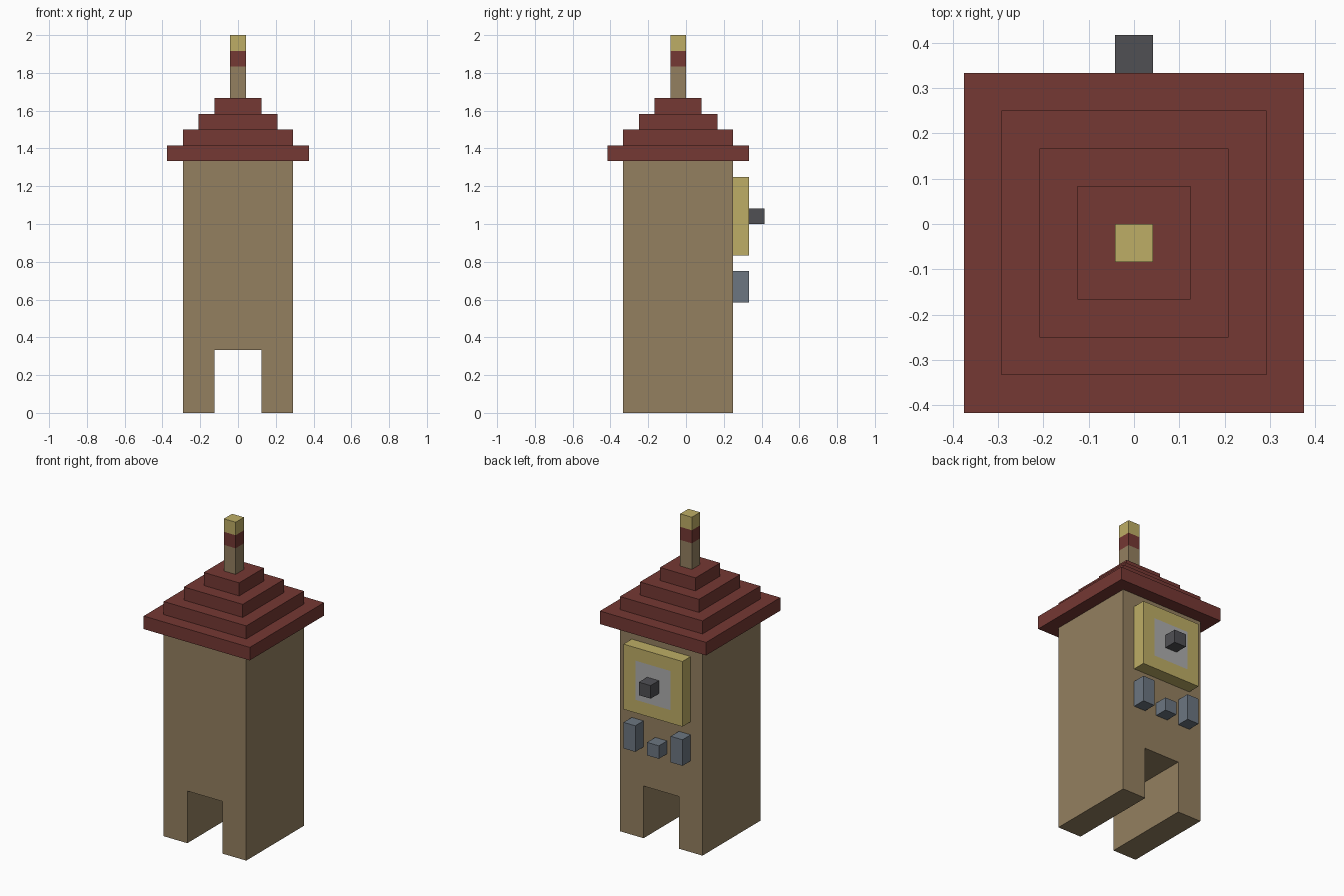
import bpy, bmesh

if "Cube" in bpy.data.objects:
    bpy.data.objects.remove(bpy.data.objects["Cube"])

U = 1 / 12      # one block of the model's grid
CY = -0.5       # tower axis in y, in blocks


def material(name, r, g, b):
    def lin(c):
        c /= 255
        return c / 12.92 if c <= 0.04045 else ((c + 0.055) / 1.055) ** 2.4
    m = bpy.data.materials.new(name)
    m.diffuse_color = (lin(r), lin(g), lin(b), 1)
    m.use_nodes = True
    m.node_tree.nodes["Principled BSDF"].inputs["Base Color"].default_value = m.diffuse_color
    return m


STONE = material("tan stone", 148, 128, 96)
ROOF = material("red roof", 117, 56, 51)
GOLD = material("pale gold", 190, 174, 102)
DIAL = material("light grey", 174, 174, 174)
DARK = material("dark grey", 80, 80, 84)
SLATE = material("slate blue", 108, 118, 129)


def finish(bm, name, *mats):
    bmesh.ops.recalc_face_normals(bm, faces=bm.faces)
    mesh = bpy.data.meshes.new(name)
    bm.to_mesh(mesh)
    bm.free()
    for m in mats:
        mesh.materials.append(m)
    obj = bpy.data.objects.new(name, mesh)
    bpy.context.collection.objects.link(obj)
    return obj


def box_bm(x0, x1, y0, y1, z0, z1):
    """Box between limits given in blocks."""
    bm = bmesh.new()
    bmesh.ops.create_cube(bm, size=1)
    for v in bm.verts:
        v.co = ((x1 if v.co.x > 0 else x0) * U,
                (y1 if v.co.y > 0 else y0) * U,
                (z1 if v.co.z > 0 else z0) * U)
    return bm


def box(name, mat, *limits):
    return finish(box_bm(*limits), name, mat)


# Tower body: arch-shaped front profile pulled through, leaving a passage
bm = bmesh.new()
profile = [(-3.5, 0), (-1.5, 0), (-1.5, 4), (1.5, 4),
           (1.5, 0), (3.5, 0), (3.5, 16), (-3.5, 16)]
face = bm.faces.new([bm.verts.new((x * U, -4 * U, z * U)) for x, z in profile])
pulled = bmesh.ops.extrude_face_region(bm, geom=[face])["geom"]
bmesh.ops.translate(bm, vec=(0, 7 * U, 0),
                    verts=[g for g in pulled if isinstance(g, bmesh.types.BMVert)])
finish(bm, "tower_body", STONE)

# Stepped roof
for i in range(4):
    h = 4.5 - i
    box(f"roof_step_{i + 1}", ROOF, -h, h, CY - h, CY + h, 16 + i, 17 + i)

# Spire in three coloured bands
for name, mat, z0, z1 in (("spire_shaft", STONE, 20, 22),
                          ("spire_band", ROOF, 22, 23),
                          ("spire_tip", GOLD, 23, 24)):
    box(name, mat, -0.5, 0.5, CY - 0.5, CY + 0.5, z0, z1)

# Clock on the back wall: gold frame with a flush inset dial
bm = box_bm(-2.5, 2.5, 3, 4, 10, 15)
bm.normal_update()
dial = max(bm.faces, key=lambda f: f.calc_center_median().y)
bmesh.ops.inset_region(bm, faces=[dial], thickness=U, use_even_offset=True)
dial.material_index = 1
finish(bm, "clock_frame", GOLD, DIAL)
box("clock_hub", DARK, -0.5, 0.5, 4, 5, 12, 13)

# Slate blocks under the clock
for name, x, top in (("left_block", -2, 9), ("middle_block", 0, 8), ("right_block", 2, 9)):
    box(name, SLATE, x - 0.5, x + 0.5, 3, 4, 7, top)
